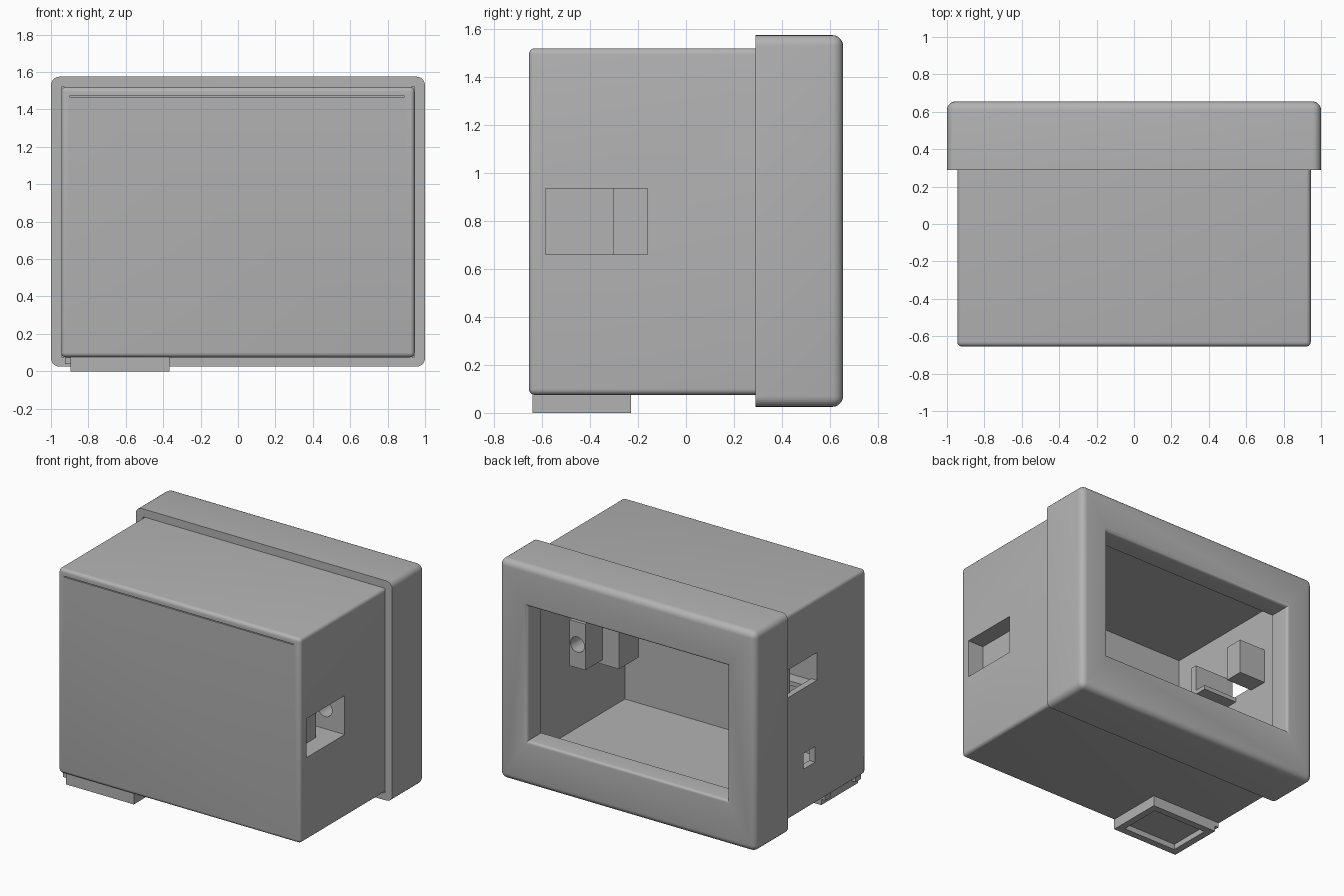
import bpy, bmesh, math
from mathutils import Matrix

if "Cube" in bpy.data.objects:
    bpy.data.objects.remove(bpy.data.objects["Cube"], do_unlink=True)

grey = bpy.data.materials.new("plain_grey")
grey.use_nodes = True
colour = (0.45, 0.45, 0.45, 1)
grey.diffuse_color = colour
grey.node_tree.nodes["Principled BSDF"].inputs["Base Color"].default_value = colour


def finish(name, bm):
    me = bpy.data.meshes.new(name)
    bm.to_mesh(me)
    bm.free()
    me.materials.append(grey)
    ob = bpy.data.objects.new(name, me)
    bpy.context.collection.objects.link(ob)
    return ob


def box(name, xs, ys, zs, radius=0, keep=None):
    """Box from ranges; edges accepted by keep are rounded."""
    bm = bmesh.new()
    bmesh.ops.create_cube(bm, size=1)
    for v in bm.verts:
        v.co = [r[0] if c < 0 else r[1] for c, r in zip(v.co, (xs, ys, zs))]
    if radius:
        edges = [e for e in bm.edges if keep(e)]
        bmesh.ops.bevel(bm, geom=edges, offset=radius, segments=5,
                        profile=0.5, affect='EDGES')
    return finish(name, bm)


def rod(name, centre, radius, length):
    """Cylinder along y."""
    bm = bmesh.new()
    bmesh.ops.create_cone(bm, cap_ends=True, segments=32, radius1=radius,
                          radius2=radius, depth=length,
                          matrix=Matrix.Translation(centre) @ Matrix.Rotation(math.pi / 2, 4, 'X'))
    return finish(name, bm)


def apply_boolean(ob, tool, operation='DIFFERENCE'):
    mod = ob.modifiers.new("shape", 'BOOLEAN')
    mod.operation = operation
    mod.solver = 'EXACT'
    mod.object = tool
    graph = bpy.context.evaluated_depsgraph_get()
    me = bpy.data.meshes.new_from_object(ob.evaluated_get(graph))
    ob.modifiers.clear()
    ob.data = me
    bpy.data.objects.remove(tool, do_unlink=True)


def cut(ob, xs, ys, zs):
    apply_boolean(ob, box("cutter", xs, ys, zs))


def smooth(ob):
    bpy.ops.object.select_all(action='DESELECT')
    ob.select_set(True)
    bpy.context.view_layer.objects.active = ob
    bpy.ops.object.shade_smooth_by_angle(angle=math.radians(35))


# Main housing, open at the back
SEAM, INNER, BACK, FRONT = 0.29, 0.50, 0.655, -0.655
housing = box("housing", (-0.945, 0.945), (FRONT, INNER), (0.075, 1.52), 0.025,
              lambda e: not all(v.co.y > 0 for v in e.verts))
cut(housing, (-0.9, 0.9), (-0.605, 0.6), (0.125, 1.475))

# Side openings: cable port, connector port, small button port
cut(housing, (0.8, 1.0), (-0.585, -0.16), (0.66, 0.935))
cut(housing, (-1.0, -0.8), (-0.11, 0.22), (0.94, 1.135))
cut(housing, (-1.0, -0.8), (-0.09, 0.04), (0.37, 0.48))

# Thin slit along the top of the front
cut(housing, (-0.9, 0.89), (-0.7, -0.63), (1.467, 1.473))
smooth(housing)

# Wider surround with the window
surround = box("window_surround", (-1, 1), (SEAM, BACK), (0.025, 1.575), 0.045,
               lambda e: not all(v.co.y < 0.4 for v in e.verts))
cut(surround, (-0.944, 0.944), (0.2, INNER), (0.076, 1.519))
cut(surround, (-0.78, 0.78), (0.4, 0.8), (0.34, 1.29))
bm = bmesh.new()
bm.from_mesh(surround.data)
rim = [e for e in bm.edges if all(v.co.y > BACK - 0.001 and abs(v.co.x) < 0.79
                                  and 0.33 < v.co.z < 1.3 for v in e.verts)
       and e.calc_face_angle(0) > 1]
bmesh.ops.bevel(bm, geom=rim, offset=0.022, segments=4, profile=0.5, affect='EDGES')
bm.to_mesh(surround.data)
bm.free()
smooth(surround)

# Cable recess behind the left port, a deep part joined to a shallow part
recess = box("cable_recess", (0.6, 0.91), (-0.335, -0.11), (0.605, 0.985))
apply_boolean(recess, box("shallow", (0.79, 0.91), (-0.61, -0.3), (0.605, 0.985)), 'UNION')
# Boss that guides the cable into the housing
apply_boolean(recess, box("boss", (0.73, 0.855), (-0.15, 0.08), (0.635, 0.96)), 'UNION')
cut(recess, (0.64, 1.0), (-0.30, -0.16), (0.66, 0.935))
cut(recess, (0.82, 1.0), (-0.585, -0.25), (0.66, 0.935))
apply_boolean(recess, rod("bore", (0.792, -0.03, 0.8), 0.054, 0.35))
smooth(recess)

# Mounts beside the right connector port
box("connector_block", (-0.91, -0.69), (0.14, 0.275), (0.92, 1.17))
box("connector_plate", (-0.91, -0.63), (-0.16, -0.11), (0.92, 1.12))
box("connector_shelf", (-0.91, -0.63), (-0.16, -0.02), (0.9, 0.93))

# Hollow foot under the front right corner, with two small tabs
foot = box("foot", (-0.895, -0.365), (-0.64, -0.23), (0, 0.085))
cut(foot, (-0.845, -0.415), (-0.59, -0.28), (-0.1, 0.04))
for y in (-0.6, -0.26):
    box("foot_tab", (-0.925, -0.89), (y - 0.03, y + 0.03), (0.04, 0.085))
